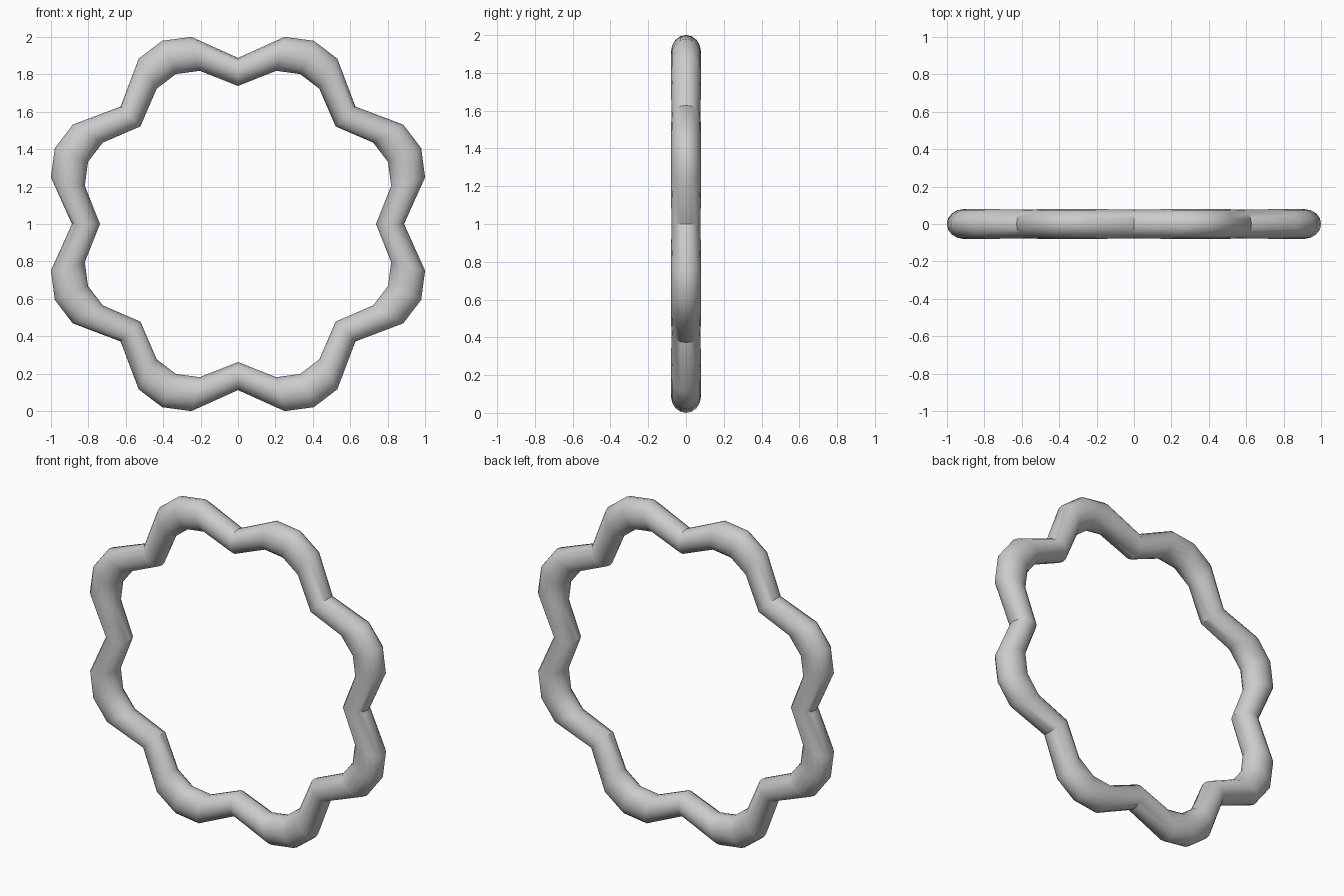
import bpy, bmesh
from math import sin, cos, pi, radians

if "Cube" in bpy.data.objects:
    bpy.data.objects.remove(bpy.data.objects["Cube"])

LOBES, SIDES = 8, 16
# one lobe: angle in degrees, inner radius, outer radius, half depth
LOBE = [(0, 0.738, 0.888, 0.077), (14.0, 0.844, 1.031, 0.08),
        (22.5, 0.868, 1.060, 0.08), (31.0, 0.844, 1.031, 0.08)]

bm = bmesh.new()
# elliptical cross-sections around the scalloped loop
rings = []
for k in range(LOBES):
    for deg, inner, outer, depth in LOBE:
        a = radians(deg + k * 360 / LOBES)
        mid, half = (inner + outer) / 2, (outer - inner) / 2
        ring = []
        for s in range(SIDES):
            t = 2 * pi * s / SIDES
            r = mid + half * cos(t)
            ring.append(bm.verts.new((r * sin(a), depth * sin(t), 1 + r * cos(a))))
        rings.append(ring)

# skin between neighbouring sections
for i, ring in enumerate(rings):
    nxt = rings[(i + 1) % len(rings)]
    for s in range(SIDES):
        n = (s + 1) % SIDES
        bm.faces.new((ring[s], ring[n], nxt[n], nxt[s]))
bmesh.ops.recalc_face_normals(bm, faces=bm.faces)

mesh = bpy.data.meshes.new("scalloped_ring")
bm.to_mesh(mesh)
bm.free()
obj = bpy.data.objects.new("scalloped_ring", mesh)
bpy.context.collection.objects.link(obj)
bpy.context.view_layer.objects.active = obj
obj.select_set(True)
bpy.ops.object.shade_smooth_by_angle(angle=radians(40))
